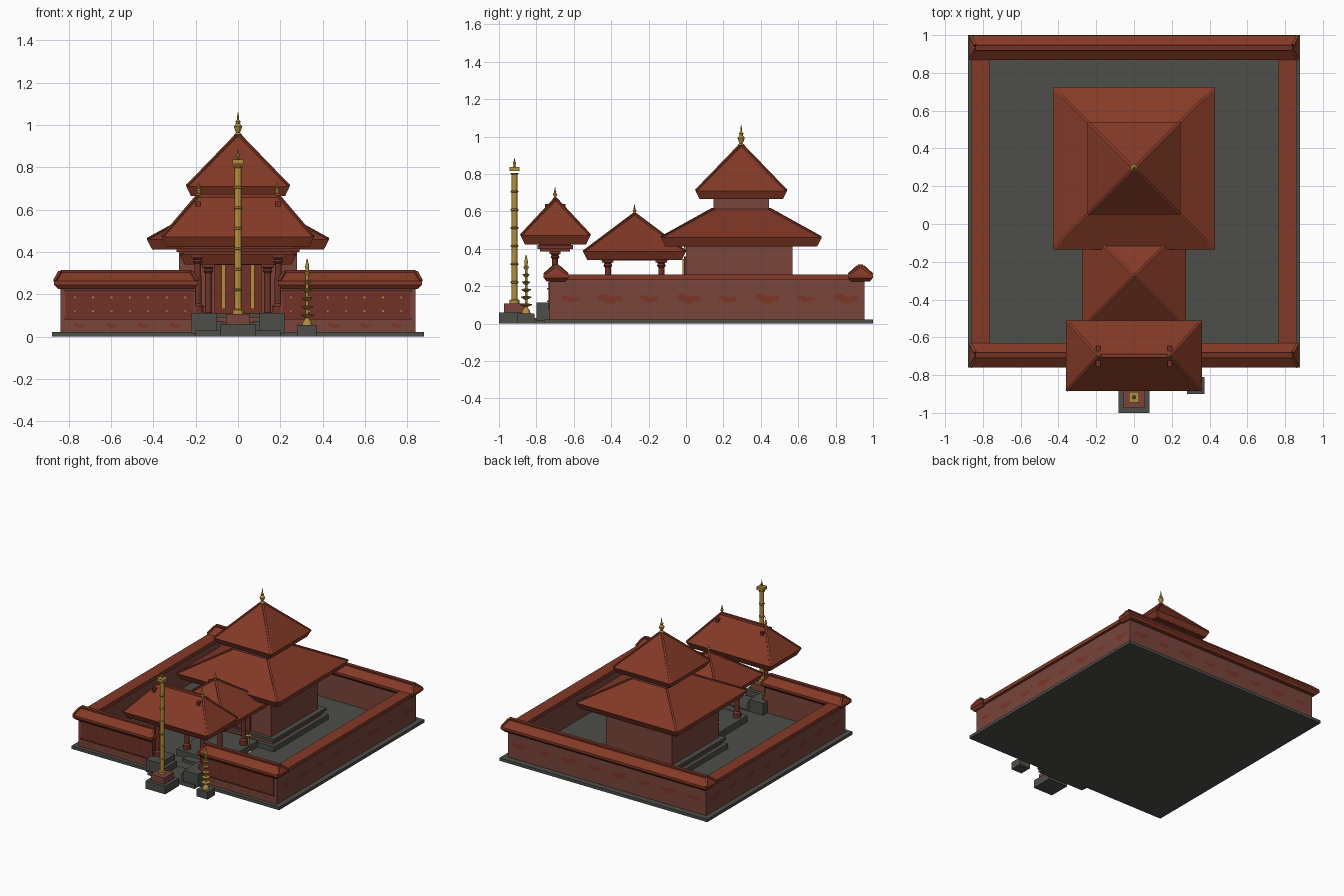
import bpy, bmesh, math
from mathutils import Vector

cube = bpy.data.objects.get("Cube")
if cube:
    bpy.data.objects.remove(cube, do_unlink=True)


def material(name, rgb):
    m = bpy.data.materials.new(name)
    m.use_nodes = True
    m.diffuse_color = (*rgb, 1)
    bsdf = next(n for n in m.node_tree.nodes if n.type == 'BSDF_PRINCIPLED')
    bsdf.inputs["Base Color"].default_value = (*rgb, 1)
    return m


TILE = material("terracotta tile", (0.23, 0.042, 0.02))
TRIM = material("dark ridge tile", (0.17, 0.03, 0.016))
WALL = material("laterite wall", (0.19, 0.06, 0.045))
PATCH = material("laterite patch", (0.2, 0.037, 0.022))
WOOD = material("red wood", (0.16, 0.032, 0.02))
STONE = material("grey stone", (0.075, 0.075, 0.065))
GOLD = material("brass", (0.46, 0.27, 0.045))


def finish(name, bm, mat):
    bmesh.ops.recalc_face_normals(bm, faces=bm.faces)
    me = bpy.data.meshes.new(name)
    bm.to_mesh(me)
    bm.free()
    me.materials.append(mat)
    ob = bpy.data.objects.new(name, me)
    bpy.context.collection.objects.link(ob)
    return ob


def loft(name, rings, mat):
    """Closed skin over rectangular rings (cx, cy, hx, hy, z)."""
    bm = bmesh.new()
    loops = [[bm.verts.new((cx + sx * hx, cy + sy * hy, z))
              for sx, sy in ((-1, -1), (1, -1), (1, 1), (-1, 1))]
             for cx, cy, hx, hy, z in rings]
    for a, b in zip(loops, loops[1:]):
        for i in range(4):
            j = (i + 1) % 4
            bm.faces.new((a[i], a[j], b[j], b[i]))
    bm.faces.new(loops[0])
    bm.faces.new(loops[-1])
    bmesh.ops.remove_doubles(bm, verts=bm.verts, dist=1e-5)
    return finish(name, bm, mat)


def box(name, x0, x1, y0, y1, z0, z1, mat):
    c = ((x0 + x1) / 2, (y0 + y1) / 2, abs(x1 - x0) / 2, abs(y1 - y0) / 2)
    return loft(name, [(*c, z0), (*c, z1)], mat)


def block(name, cx, cy, hx, hy, z0, z1, mat):
    return loft(name, [(cx, cy, hx, hy, z0), (cx, cy, hx, hy, z1)], mat)


def lathe(name, x, y, profile, mat, sides=12):
    """Turned part from (radius, z) pairs."""
    bm = bmesh.new()
    rings = [[bm.verts.new((x + r * math.cos(i * math.tau / sides),
                            y + r * math.sin(i * math.tau / sides), z))
              for i in range(sides)] for r, z in profile]
    for a, b in zip(rings, rings[1:]):
        for i in range(sides):
            j = (i + 1) % sides
            bm.faces.new((a[i], a[j], b[j], b[i]))
    bm.faces.new(rings[0])
    bm.faces.new(rings[-1])
    return finish(name, bm, mat)


def bar(name, a, b, w, mat):
    """Square bar between two points."""
    a, b = Vector(a), Vector(b)
    bm = bmesh.new()
    bmesh.ops.create_cube(bm, size=1)
    bmesh.ops.scale(bm, vec=(w, w, (b - a).length), verts=bm.verts)
    ob = finish(name, bm, mat)
    ob.rotation_euler = (b - a).to_track_quat('Z', 'Y').to_euler()
    ob.location = (a + b) / 2
    return ob


def hip_roof(name, cx, cy, hx, hy, z, tx, ty, top, drop=0.04, w=0.014):
    """Hipped roof with a tilted eave board and ridge bars on the hips."""
    loft(name, [(cx, cy, hx - drop * .5, hy - drop * .5, z - drop),
                (cx, cy, hx, hy, z), (cx, cy, tx, ty, top)], TILE)
    loft(name + "_eave", [(cx, cy, hx - drop * .6, hy - drop * .6, z - drop - .008),
                          (cx, cy, hx - drop * .35, hy - drop * .35, z - drop * .6)], TRIM)
    for sx in (-1, 1):
        for sy in (-1, 1):
            bar(name + "_hip", (cx + sx * (hx - .006), cy + sy * (hy - .006), z),
                (cx + sx * tx, cy + sy * ty, top), w, TILE)
    if tx > 0.01 and ty < 0.01:
        block(name + "_ridge", cx, cy, tx, .009, top - .01, top + .01, TILE)


def finial(name, x, y, z, h):
    shape = [(.09, 0), (.2, .08), (.09, .16), (.16, .28), (.21, .4), (.09, .52),
             (.13, .6), (.05, .68), (.04, .82), (.005, 1)]
    lathe(name, x, y, [(r * h * .8, z + t * h) for r, t in shape], GOLD, 10)


def pillar(name, x, y, z0, z1):
    lathe(name, x, y, [(.028, z0), (.028, z0 + .03), (.017, z0 + .045), (.016, z1 - .045),
                       (.024, z1 - .035), (.018, z1 - .025), (.024, z1 - .018)], WOOD)
    block(name + "_capital", x, y, .03, .03, z1 - .018, z1, WOOD)


# Ground slab and courtyard walls
box("ground_slab", -.88, .88, -.76, 1, 0, .022, STONE)
for s in (-1, 1):
    box("side_wall", s * .79, s * .84, -.73, .955, .022, .24, WALL)
    box("side_wall_cap", s * .765, s * .86, -.7, .94, .235, .262, TILE)
    box("front_wall", s * .2, s * .84, -.73, -.67, .022, .24, WALL)
box("back_wall", -.84, .84, .9, .955, .022, .24, WALL)


def ridge_cap(name, x0, x1, cy):
    cx, hx = (x0 + x1) / 2, (x1 - x0) / 2
    loft(name, [(cx, cy, hx - .02, .05, .225), (cx, cy, hx, .066, .245),
                (cx, cy, hx, .066, .262), (cx, cy, hx - .03, .012, .305)], TILE)
    block(name + "_ridge", cx, cy, hx - .03, .014, .295, .315, TRIM)
    for sx in (-1, 1):
        for sy in (-1, 1):
            bar(name + "_hip", (cx + sx * (hx - .006), cy + sy * .06, .262),
                (cx + sx * (hx - .03), cy + sy * .012, .305), .016, TILE)


ridge_cap("back_wall_cap", -.87, .87, .933)
ridge_cap("front_wall_cap_left", .19, .87, -.695)
ridge_cap("front_wall_cap_right", -.87, -.19, -.695)

# Front panels with brass studs
for s in (-1, 1):
    box("front_panel", s * .21, s * .815, -.736, -.73, .085, .215, WOOD)
    for z in (.085, .215):
        box("panel_rail", s * .205, s * .82, -.739, -.73, z - .004, z + .004, TRIM)
    for i in range(7):
        for z in (.12, .185):
            block("panel_stud", s * (.25 + i * .087), -.738, .004, .004, z - .004, z + .004, GOLD)


# Weathered patches, thin plates on the walls
def patch(point, size):
    for k, (du, dv, r) in enumerate(((-.5, .3, .55), (.1, -.1, .6), (.75, .1, .45))):
        bm = bmesh.new()
        ring = []
        for i in range(8):
            a = i * math.tau / 8 + k
            u = size * (du + r * math.cos(a))
            v = size * .6 * (dv + r * math.sin(a))
            ring.append(bm.verts.new(point(u, v, k * .0006)))
        bm.faces.new(ring)
        finish("wall_patch", bm, PATCH)


for i in range(8):
    p = -.62 + i * .21
    big = .06 if i % 2 else .045
    for s in (-1, 1):
        patch(lambda u, v, d: (s * (.842 + d), p + u, .13 + v), big)
    patch(lambda u, v, d: (p - .115 + u, .957 + d, .13 + v), big)
for s in (-1, 1):
    for i in range(4):
        patch(lambda u, v, d: (s * (.3 + i * .15) + u, -.732 - d, .052 + v), .025)

# Sanctum: stepped plinth, walls, two roof tiers
CY = .295
block("plinth_foot", 0, CY, .33, .33, .022, .06, STONE)
block("plinth_band", 0, CY, .3, .3, .06, .09, WALL)
block("plinth_top", 0, CY, .32, .32, .09, .11, STONE)
block("sanctum_wall", 0, .285, .28, .285, .11, .44, WALL)
hip_roof("lower_roof", 0, CY, .43, .43, .46, .15, .15, .612)
block("upper_wall", 0, CY, .148, .148, .6, .7, WALL)
hip_roof("upper_roof", 0, CY, .245, .245, .71, .002, .002, .955, .036)
finial("sanctum_finial", 0, CY, .945, .12)

# Sanctum doorway and steps
box("door_frame", -.11, .11, -.012, .005, .11, .36, TRIM)
for s in (-1, 1):
    box("door_leaf", s * .004, s * .055, -.018, -.01, .12, .34, WOOD)
    box("door_brass_strip", s * .06, s * .078, -.02, -.01, .13, .345, GOLD)
    lathe("standing_lamp", s * .18, -.13, [(.025, .022), (.006, .035), (.006, .13),
                                          (.022, .145), (.004, .15), (.002, .17)], GOLD)
box("brass_lintel", -.2, .2, -.012, .005, .395, .415, GOLD)

# Entrance hall
box("hall_floor", -.19, .19, -.47, -.03, .022, .07, STONE)
box("hall_step", -.1, .1, -.53, -.47, .022, .045, STONE)
for sx in (-1, 1):
    for sy in (-1, 1):
        pillar("hall_pillar", sx * .14, -.275 + sy * .143, .07, .345)
block("hall_beam", 0, -.275, .18, .18, .338, .36, WOOD)
hip_roof("hall_roof", 0, -.275, .275, .275, .385, .002, .002, .585, .036)
finial("hall_finial", 0, -.275, .578, .065)

# Gatehouse
for s in (-1, 1):
    box("gate_pedestal", s * .1, s * .22, -.8, -.62, .015, .112, STONE)
    box("gate_pedestal_step", s * .07, s * .16, -.79, -.64, .015, .075, STONE)
    pillar("gate_pillar", s * .19, -.7, .112, .39)
    box("gable_board", s * .178, s * .2, -.755, -.645, .615, .64, TRIM)
    finial("gate_finial", s * .185, -.7, .665, .07)
box("gate_step", -.2, .2, -.81, -.62, 0, .03, STONE)
block("gate_beam", 0, -.7, .26, .08, .385, .405, WOOD)
block("gate_upper_beam", 0, -.7, .29, .095, .4, .42, TRIM)
block("gate_wall_plate", 0, -.7, .27, .085, .42, .44, WOOD)
hip_roof("gate_roof", 0, -.6975, .36, .1875, .472, .19, .002, .665)

# Flagpole
FY = -.917
block("flagpole_base", 0, FY, .083, .083, 0, .06, STONE)
block("flagpole_block", 0, FY, .057, .057, .06, .108, WALL)
profile = [(.026, .108), (.026, .125)]
for i in range(7):
    z = .13 + i * .097
    profile += [(.017, z), (.017, z + .085), (.021, z + .088), (.021, z + .094)]
lathe("flagpole", 0, FY, profile, GOLD)
block("flagpole_head", 0, FY, .027, .027, .815, .838, GOLD)
finial("flagpole_finial", 0, FY, .836, .055)

# Tiered oil lamp
block("lamp_base", .327, -.855, .046, .046, 0, .055, STONE)
profile = [(.025, .055), (.02, .07)]
for i in range(6):
    z, r = .1 + i * .04, .032 - i * .0035
    profile += [(.007, z - .012), (r, z), (r, z + .005), (.007, z + .007)]
lathe("oil_lamp", .327, -.855, profile + [(.01, .33), (.002, .368)], GOLD)
